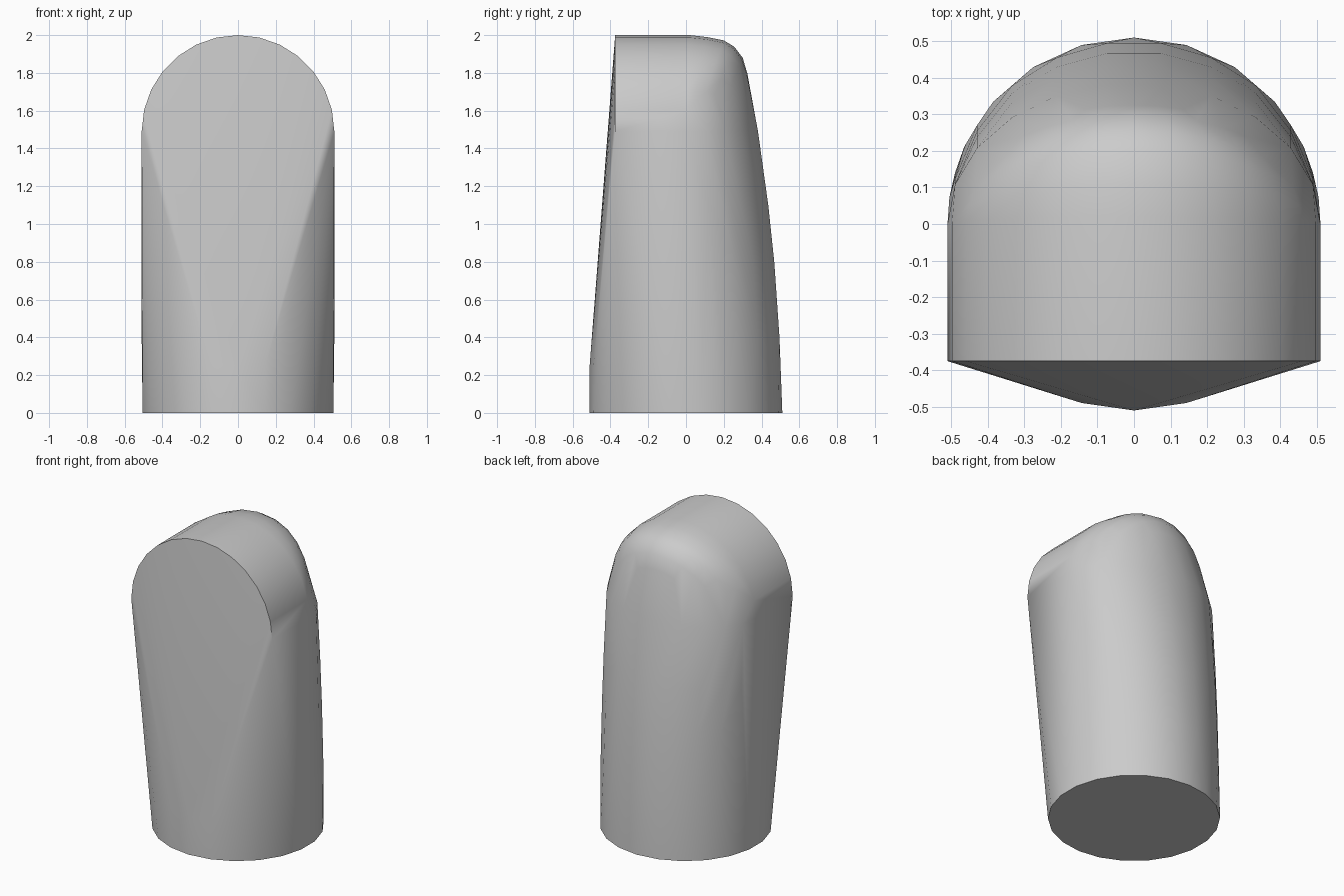
import bpy, bmesh
from math import sin, cos, pi, sqrt, radians

cube = bpy.data.objects.get("Cube")
if cube:
    bpy.data.objects.remove(cube)

R = 0.51            # radius of the base and of the arched top
SPRING = 2.0 - R    # height where the arch starts
FRONT = -0.375      # plane of the arched front edge
SEG = 22

bm = bmesh.new()

# Round base, with a short upright foot
for z in (0.0, 0.25):
    for i in range(SEG):
        a = -pi / 2 + 2 * pi * i / SEG
        if z == 0.0 or sin(a) < 0.01:
            bm.verts.new((R * cos(a), R * sin(a), z))

# Back wall: half ellipses that get shallower with height
for z, depth in ((0.4, 0.5), (0.8, 0.472), (1.1, 0.44), (1.49, 0.385)):
    for i in range(SEG // 2 + 1):
        a = pi * i / (SEG // 2)
        bm.verts.new((R * cos(a), depth * sin(a), z))

# Arched front edge, then arches stepping round the soft back shoulder
arches = ((1.0, None), (1.0, 0.02), (0.98, 0.11), (0.945, 0.2),
          (0.88, 0.255), (0.765, 0.3), (0.6, 0.325))
for scale, depth in arches:
    for i in range(15):
        t = pi * i / 14
        x = scale * R * cos(t)
        y = FRONT if depth is None else depth * sqrt(max(0, 1 - (x / R) ** 2))
        bm.verts.new((x, y, SPRING + scale * R * sin(t)))

# Skin over all the sections
hull = bmesh.ops.convex_hull(bm, input=bm.verts)
loose = {g for g in hull["geom_interior"] + hull["geom_unused"]
         if isinstance(g, bmesh.types.BMVert)}
bmesh.ops.delete(bm, geom=list(loose), context='VERTS')
bmesh.ops.dissolve_limit(bm, angle_limit=radians(0.5),
                         verts=bm.verts, edges=bm.edges)
bmesh.ops.recalc_face_normals(bm, faces=bm.faces)

mesh = bpy.data.meshes.new("rounded_body")
bm.to_mesh(mesh)
bm.free()
body = bpy.data.objects.new("rounded_body", mesh)
bpy.context.collection.objects.link(body)

# Plain grey finish
grey = bpy.data.materials.new("plain_grey")
grey.use_nodes = True
colour = (0.6, 0.6, 0.6, 1)
grey.diffuse_color = colour
grey.node_tree.nodes["Principled BSDF"].inputs["Base Color"].default_value = colour
mesh.materials.append(grey)

bpy.context.view_layer.objects.active = body
body.select_set(True)
bpy.ops.object.shade_smooth_by_angle(angle=radians(35))
